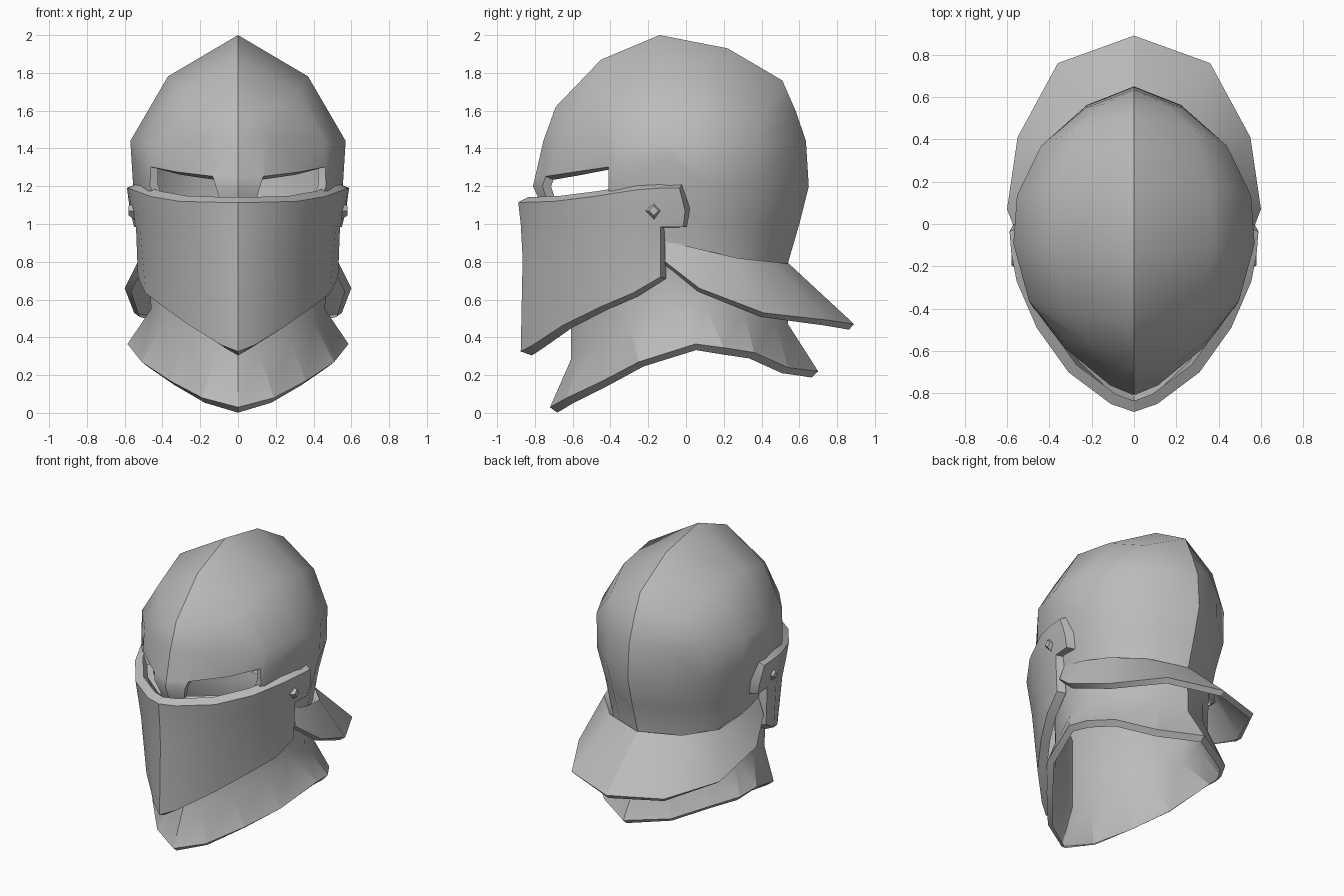
import bpy, bmesh, math
from mathutils import Vector, Matrix

if "Cube" in bpy.data.objects:
    bpy.data.objects.remove(bpy.data.objects["Cube"])

steel = bpy.data.materials.new("grey_steel")
steel.diffuse_color = (0.5, 0.5, 0.5, 1)
steel.use_nodes = True
steel.node_tree.nodes["Principled BSDF"].inputs["Base Color"].default_value = steel.diffuse_color


def loft(rows):
    """Quad grid for the +x half: rows bottom to top, points front to back."""
    bm = bmesh.new()
    grid = [[p and bm.verts.new(p) for p in r] for r in rows]
    for a, b in zip(grid, grid[1:]):
        for q in zip(a, a[1:], b[1:], b):
            if all(q):
                bm.faces.new(q)
    bmesh.ops.remove_doubles(bm, verts=bm.verts, dist=1e-4)
    return bm


def mirror(bm):
    geo = bm.verts[:] + bm.edges[:] + bm.faces[:]
    new = bmesh.ops.duplicate(bm, geom=geo)["geom"]
    faces = [g for g in new if isinstance(g, bmesh.types.BMFace)]
    for v in (g for g in new if isinstance(g, bmesh.types.BMVert)):
        v.co.x *= -1
    bmesh.ops.reverse_faces(bm, faces=faces)
    bmesh.ops.remove_doubles(bm, verts=bm.verts, dist=1e-4)


def add_lip(bm, depth, spread):
    """Fold a rim inwards along every open edge: depth into the shell, spread past the edge."""
    bm.normal_update()
    border = [e for e in bm.edges if e.is_boundary]
    push, corner = {}, {}
    for e in border:
        f = e.link_faces[0]
        a, b = (v.co for v in e.verts)
        along = (b - a).normalized()
        o = (a + b) / 2 - f.calc_center_median()
        o = (o - along * o.dot(along)).normalized()
        for v in e.verts:
            push[v] = push.get(v, Vector()) + o
    for v, o in push.items():
        n = v.normal.copy()
        if abs(v.co.x) < 1e-4:
            n.x = o.x = 0
        corner[v] = v.co - n.normalized() * depth + o.normalized() * spread
    made = {v: bm.verts.new(c) for v, c in corner.items()}
    for e in border:
        loop = e.link_loops[0]
        a, b = loop.vert, loop.link_loop_next.vert
        bm.faces.new((b, a, made[a], made[b]))


def finish(name, bm, angle):
    for e in bm.edges:                       # centre ridge stays crisp
        if all(abs(v.co.x) < 1e-4 for v in e.verts):
            e.smooth = False
    me = bpy.data.meshes.new(name)
    bm.to_mesh(me)
    bm.free()
    me.materials.append(steel)
    ob = bpy.data.objects.new(name, me)
    bpy.context.collection.objects.link(ob)
    bpy.ops.object.select_all(action='DESELECT')
    bpy.context.view_layer.objects.active = ob
    ob.select_set(True)
    bpy.ops.object.shade_smooth_by_angle(angle=math.radians(angle), keep_sharp_edges=True)


def plate(name, rows, depth, spread, angle=35):
    bm = loft(rows)
    mirror(bm)
    add_lip(bm, depth, spread)
    finish(name, bm, angle)


# Pointed oval used for the horizontal sections of the skull
OVAL = [(0, -1), (.25, -.92), (.6, -.7), (.87, -.42), (1, -.02),
        (.97, .3), (.77, .63), (.4, .88), (0, 1)]


def section(z, front, back, w, mid=-.08):
    zs = z if isinstance(z, list) else [z] * 9
    return [(x * w, mid + t * (mid - front if t < 0 else back - mid), h)
            for (x, t), h in zip(OVAL, zs)]


# Helmet shell: flared collar, neck, and a dome rising to a centre ridge
rim = [(0, -.72, .03), (.19, -.63, .08), (.36, -.44, .17), (.51, -.25, .27), (.585, .05, .365),
       (.56, .2, .345), (.46, .36, .32), (.26, .54, .24), (0, .7, .22)]
waist = section([.28, .31, .38, .47, .55, .56, .53, .5, .47], -.61, .54, .46)
brow = section(1.44, -.755, .635, .57)
ridge = [(0, -.755, 1.44), (0, -.69, 1.62), (0, -.57, 1.745), (0, -.45, 1.87), (0, -.14, 2),
         (0, .22, 1.93), (0, .51, 1.76), (0, .58, 1.6), (0, .635, 1.44)]
crown = [(.65 * b[0], (b[1] + r[1]) / 2, 1.44 + .61 * (r[2] - 1.44)) for b, r in zip(brow, ridge)]
shell = loft([rim, waist, section(.76, -.61, .53, .475), section(1.0, -.72, .60, .505),
              section(1.2, -.81, .65, .555), brow, crown, ridge])
for e in shell.edges:                        # collar facets
    low = sorted(v.co.z for v in e.verts)
    if low[0] < .37 and low[1] < .6 and low[1] - low[0] > .12:
        e.smooth = False

# Eye slot: cut along four planes whose normals point into the opening
planes = [(Vector((.13, 0, 1.24)), Vector((1, 0, -.3))), (Vector((0, -.41, 0)), Vector((0, -1, 0))),
          (Vector((0, -.76, 1.25)), Vector((0, .15, -1))), (Vector((0, 0, 1.09)), Vector((0, 0, 1)))]
for co, no in planes:
    faces = [f for f in shell.faces
             if f.calc_center_median().y < -.2 and .95 < f.calc_center_median().z < 1.42]
    geo = set(faces)
    for f in faces:
        geo.update(f.edges)
        geo.update(f.verts)
    bmesh.ops.bisect_plane(shell, geom=list(geo), plane_co=co, plane_no=no, dist=1e-5)
hole = [f for f in shell.faces
        if all((f.calc_center_median() - co).dot(no) > 0 for co, no in planes)]
bmesh.ops.delete(shell, geom=hole, context='FACES')
mirror(shell)
add_lip(shell, .045, .012)
finish("helmet_shell", shell, 42)

# Neck guard flaring out at the back
plate("neck_guard", [
    [(.53, -.11, .80), (.60, .07, .66), (.55, .41, .53), (.36, .76, .49), (0, .89, .47)],
    [(.49, -.11, .91), (.495, .06, .87), (.45, .27, .82), (.28, .45, .80), (0, .545, .79)]],
    .04, 0)

# Visor with a hinge lobe at each rear top corner and a bevelled rim
plate("visor", [
    [(0, -.875, .325), (.09, -.81, .36), (.26, -.65, .465), (.40, -.445, .565),
     (.49, -.28, .635), (.53, -.135, .72), None],
    [(0, -.865, .82), (.10, -.83, .83), (.285, -.675, .87), (.43, -.46, .91),
     (.515, -.27, .95), (.54, -.135, .985), (.55, -.015, .985)],
    [(0, -.875, 1.0), (.105, -.84, 1.0), (.30, -.69, 1.02), (.45, -.475, 1.04),
     (.54, -.27, 1.06), (.565, -.135, 1.07), (.572, -.005, 1.07)],
    [(0, -.888, 1.115), (.11, -.85, 1.115), (.31, -.70, 1.12), (.46, -.49, 1.145),
     (.555, -.27, 1.18), (.58, -.135, 1.19), (.588, -.035, 1.19)]], .055, .022)

# Diamond pivots on the visor hinges
for side, name in ((1, "pivot_right"), (-1, "pivot_left")):
    bm = bmesh.new()
    bmesh.ops.create_cone(bm, cap_ends=True, segments=4, radius1=.048, radius2=.025, depth=.035,
                          matrix=Matrix.Translation((side * .562, -.17, 1.07))
                          @ Matrix.Rotation(side * math.pi / 2, 4, 'Y'))
    finish(name, bm, 20)
